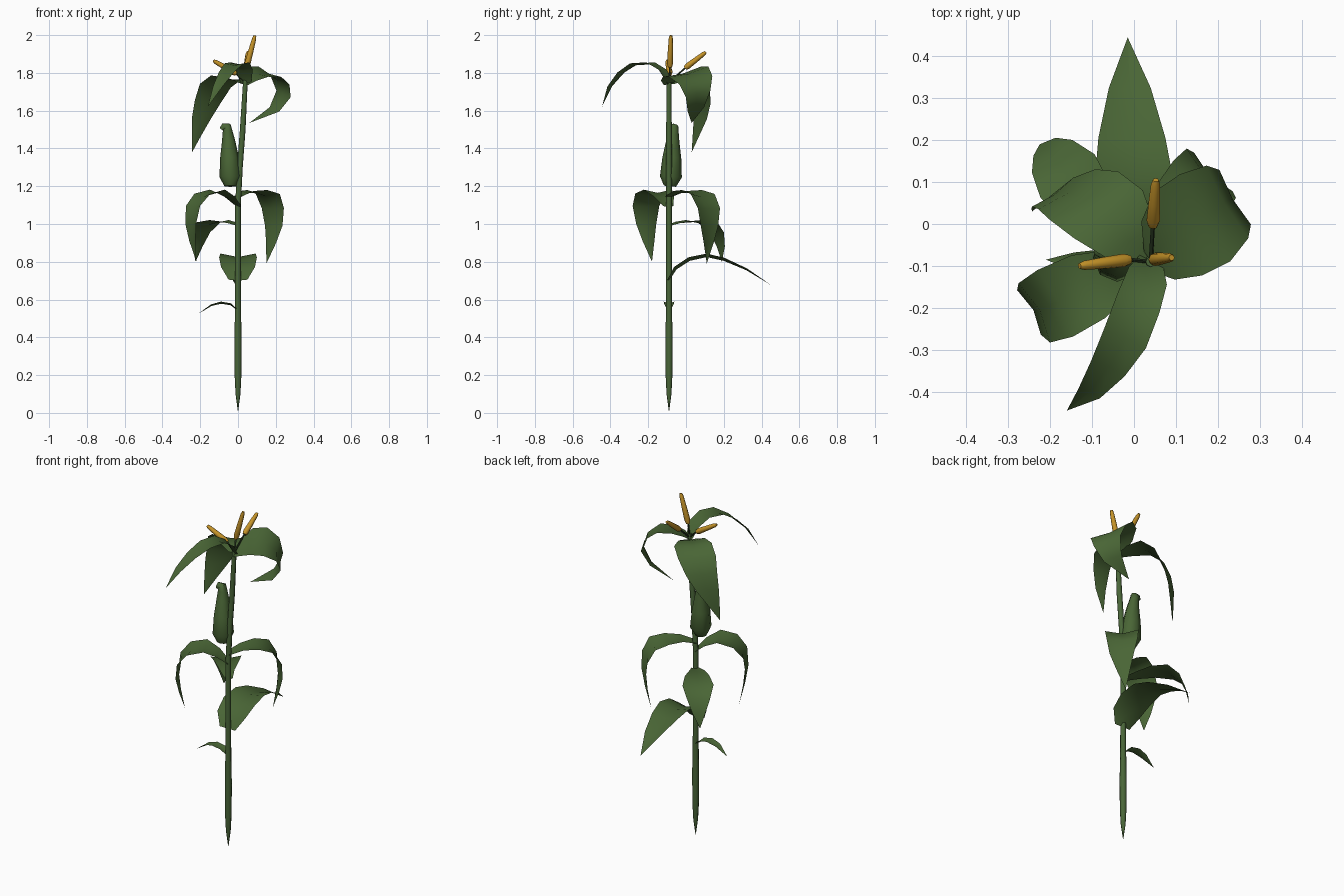
import bpy
import math
from mathutils import Vector

default_cube = bpy.data.objects.get("Cube")
if default_cube:
    bpy.data.objects.remove(default_cube, do_unlink=True)

UNIT = 0.01  # all part coordinates are given in hundredths


def make_material(name, colour):
    material = bpy.data.materials.new(name)
    material.use_nodes = True
    rgba = (*colour, 1.0)
    material.diffuse_color = rgba
    shader = material.node_tree.nodes["Principled BSDF"]
    shader.inputs["Base Color"].default_value = rgba
    shader.inputs["Roughness"].default_value = 0.9
    return material


leaf_green = make_material("leaf green", (0.067, 0.131, 0.036))
stem_green = make_material("stem green", (0.067, 0.132, 0.04))
twig_green = make_material("dark twig green", (0.025, 0.045, 0.018))
gold = make_material("tassel gold", (0.56, 0.295, 0.022))


def make_object(name, verts, faces, material, sharp_angle):
    mesh = bpy.data.meshes.new(name)
    mesh.from_pydata(verts, [], faces)
    mesh.materials.append(material)
    obj = bpy.data.objects.new(name, mesh)
    bpy.context.scene.collection.objects.link(obj)
    bpy.ops.object.select_all(action="DESELECT")
    obj.select_set(True)
    bpy.context.view_layer.objects.active = obj
    bpy.ops.object.shade_smooth_by_angle(angle=math.radians(sharp_angle))
    return obj


def path_tangents(centres):
    last = len(centres) - 1
    return [(centres[min(i + 1, last)] - centres[max(i - 1, 0)]).normalized()
            for i in range(len(centres))]


def make_tube(name, path, material, sides=8):
    """Sweep a ring along (x, y, z, radius) points and cap both ends."""
    centres = [Vector(p[:3]) for p in path]
    verts, faces = [], []
    last = len(path) - 1
    for centre, tangent, point in zip(centres, path_tangents(centres), path):
        turn = Vector((0, 0, 1)).rotation_difference(tangent)
        for k in range(sides):
            a = math.tau * k / sides
            ring = Vector((math.cos(a), math.sin(a), 0)) * point[3]
            verts.append((centre + turn @ ring) * UNIT)
    for i in range(last):
        for k in range(sides):
            n = (k + 1) % sides
            a, b = i * sides, (i + 1) * sides
            faces.append((a + k, a + n, b + n, b + k))
    faces.append(tuple(reversed(range(sides))))
    faces.append(tuple(last * sides + k for k in range(sides)))
    return make_object(name, verts, faces, material, 60)


def make_leaf(name, heading, path, fold=0.2, bank=0.0):
    """Build a blade folded at its midrib from (x, y, z, half width) points."""
    a = math.radians(heading)
    side = Vector((-math.sin(a), math.cos(a), bank))
    centres = [Vector(p[:3]) for p in path]
    verts, faces = [], []
    for centre, tangent, point in zip(centres, path_tangents(centres), path):
        normal = tangent.cross(side).normalized()
        for s in (-1, 0, 1):
            offset = side * s + normal * fold * abs(s)
            verts.append((centre + offset * point[3]) * UNIT)
    for i in range(len(path) - 1):
        for k in range(2):
            v = i * 3 + k
            faces.append((v, v + 3, v + 4, v + 1))
    return make_object(name, verts, faces, leaf_green, 75)


# Stalk, pointed at the foot and leaning near the top
make_tube("stem", [
    (0, -9, 1, 0.1), (0, -9, 10, 1.3), (0, -9, 20, 1.8), (0, -9, 38, 1.9),
    (0, -9, 55, 1.6), (0, -9, 80, 1.5), (0, -9, 110, 1.5),
    (1, -9, 130, 1.5), (2.5, -9, 150, 1.5), (4, -9, 177, 1.2)], stem_green)

# Ear with a hooked tip
make_tube("ear", [
    (-4, -8.5, 120, 3.2), (-4, -8, 125, 5.8), (-4.5, -7.5, 135, 5),
    (-5, -7, 144, 3.5), (-5.5, -6.5, 149, 2.6), (-6, -6.5, 151.5, 2.5),
    (-7.5, -6.5, 151.5, 1.9), (-8.7, -6.5, 150, 1.2)], leaf_green)

# Low leaves
make_leaf("low_small_leaf", 180, [
    (0, -9, 54, 1), (-4, -9, 57, 2.6), (-9, -9, 57.8, 2.8),
    (-14, -9, 56.6, 2.2), (-21, -8.5, 52.5, 0)], fold=0.4)
make_leaf("low_back_leaf", 90, [
    (0, -9, 70, 5), (0, -5, 76, 9), (0, 2, 80.5, 10), (0, 11, 82.5, 9.3),
    (-0.5, 20, 80.5, 8), (-1, 32, 75.5, 5), (-1.5, 44.5, 68, 0)])

# Middle leaves
make_leaf("middle_back_leaf", 129, [
    (0, -8.5, 99, 2), (-5, -3, 100.5, 4), (-10, 4, 101, 6.5),
    (-15.5, 11, 99.5, 8.3), (-19, 15.5, 95, 6.2), (-21, 18, 88, 3.4),
    (-22.5, 19, 80, 0)], fold=0.17)
make_leaf("middle_left_leaf", 45, [
    (0, -9, 114, 3), (5, -3, 116.5, 5), (10, 3, 116.5, 7.5),
    (15, 8, 114.5, 9), (17.3, 11, 108, 8.3), (18, 11.5, 99, 6.5),
    (17, 11.5, 90, 3.7), (15, 11, 79, 0)])
make_leaf("middle_front_leaf", 208, [
    (0, -9.5, 109, 3), (-5, -12, 113.5, 6), (-11, -15, 116.5, 8.5),
    (-18, -18.5, 114.5, 9), (-22.5, -20.5, 109, 8), (-24, -20.5, 100, 6),
    (-23.5, -19.5, 91, 3.5), (-22, -18, 80, 0)])

# Top leaves
make_leaf("top_left_leaf", 30, [
    (4, -9, 174, 3), (6, -6, 177, 8), (10.5, -2, 179.5, 11.5),
    (16.5, 1.5, 179.5, 12), (21.5, 5, 175.5, 10), (23.5, 6, 169, 7.5),
    (19, 5, 161, 5), (6, 3, 153.5, 0)], fold=0.1, bank=0.23)
make_leaf("top_back_leaf", 125, [
    (3, -8, 174, 3), (-1, -4, 176, 7), (-6, 2, 176.5, 10),
    (-11.5, 6, 172.5, 10), (-15.5, 7.5, 164.5, 8.3), (-19, 7, 156, 6),
    (-21.8, 5, 147, 3), (-24.3, 3, 138, 0)], fold=0.12, bank=0.1)
make_leaf("top_front_leaf", 245, [
    (4, -9, 174, 3), (3, -13, 181, 5), (1, -19, 184.5, 5.5),
    (-2, -27, 184, 5.5), (-6, -34, 179.5, 4.4), (-10.5, -40, 172.5, 2.8),
    (-16, -44.5, 162, 0)])

# Tassels: thin twigs carrying tapered gold spikes
crown = Vector((4, -9, 175))
tassels = {
    "upright": (Vector((4.5, -8.5, 183)), Vector((9, -8, 199.8))),
    "right": (Vector((-1, -8.5, 179.5)), Vector((-13, -10, 186.5))),
    "back": (Vector((4.5, -0.5, 182.5)), Vector((5.2, 10.5, 191))),
}
for name, (start, tip) in tassels.items():
    make_tube(name + "_tassel_twig", [(*crown, 0.5), (*start, 0.5)], twig_green, 6)
    spike = [(0, 1.1), (0.12, 1.6), (0.5, 1.4), (0.9, 1.1), (1, 0.7)]
    make_tube(name + "_tassel", [(*start.lerp(tip, t), r) for t, r in spike], gold)
